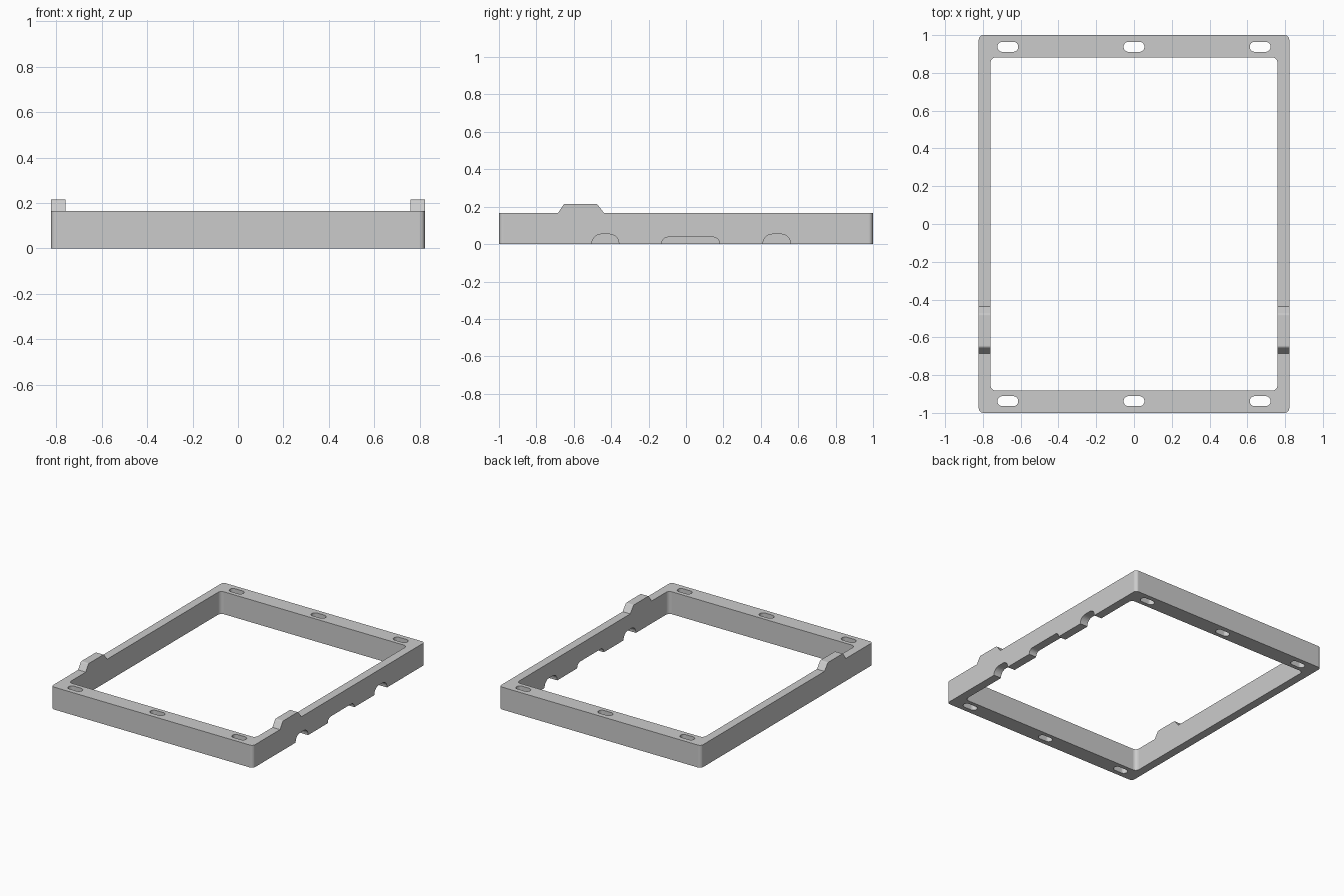
import bpy
import bmesh
from math import sin, tan
from mathutils import Vector

cube = bpy.data.objects.get("Cube")
if cube:
    bpy.data.objects.remove(cube, do_unlink=True)

W, L, H = 0.822, 1.0, 0.165        # outer half width, half length, frame height
IW, IL = 0.76, 0.882               # opening half width, half length
SEG = 8

grey = bpy.data.materials.new("plain_grey")
grey.use_nodes = True
colour = (0.6, 0.6, 0.6, 1)
grey.diffuse_color = colour
grey.node_tree.nodes["Principled BSDF"].inputs["Base Color"].default_value = colour


def rounded(points, radii):
    """Outline with each corner replaced by an arc of the given radius."""
    out = []
    for i, (p, r) in enumerate(zip(points, radii)):
        p = Vector(p)
        if r == 0:
            out.append(p)
            continue
        u = (Vector(points[i - 1]) - p).normalized()
        v = (Vector(points[(i + 1) % len(points)]) - p).normalized()
        half = u.angle(v) / 2
        centre = p + (u + v).normalized() * r / sin(half)
        start = p + u * r / tan(half) - centre
        end = p + v * r / tan(half) - centre
        phi = start.angle(end)
        for k in range(SEG + 1):
            t = k / SEG
            out.append(centre + (start * sin((1 - t) * phi) + end * sin(t * phi)) / sin(phi))
    return out


def box_outline(cx, cy, hw, hl, r):
    return rounded([(cx - hw, cy - hl), (cx + hw, cy - hl),
                    (cx + hw, cy + hl), (cx - hw, cy + hl)], [r] * 4)


def prism(name, outline, lo, hi, axis="Z"):
    """Extrude an xy outline along z, or a yz outline along x."""
    def place(p, h):
        return (p.x, p.y, h) if axis == "Z" else (h, p.x, p.y)
    bm = bmesh.new()
    bottom = [bm.verts.new(place(p, lo)) for p in outline]
    top = [bm.verts.new(place(p, hi)) for p in outline]
    bm.faces.new(bottom)
    bm.faces.new(top)
    n = len(outline)
    for i in range(n):
        j = (i + 1) % n
        bm.faces.new((bottom[i], bottom[j], top[j], top[i]))
    bmesh.ops.recalc_face_normals(bm, faces=bm.faces[:])
    mesh = bpy.data.meshes.new(name)
    bm.to_mesh(mesh)
    bm.free()
    mesh.materials.append(grey)
    obj = bpy.data.objects.new(name, mesh)
    bpy.context.collection.objects.link(obj)
    return obj


def combine(target, tool, operation):
    """Apply a boolean and drop the tool object."""
    mod = target.modifiers.new(operation.lower(), "BOOLEAN")
    mod.operation = operation
    mod.solver = "EXACT"
    mod.object = tool
    bpy.context.view_layer.objects.active = target
    bpy.ops.object.modifier_apply(modifier=mod.name)
    bpy.data.objects.remove(tool, do_unlink=True)


# Rectangular frame with a rounded opening
frame = prism("frame", box_outline(0, 0, W, L, 0.025), 0, H)
combine(frame, prism("opening", box_outline(0, 0, IW, IL, 0.03), -0.1, 0.4), "DIFFERENCE")

# Raised tabs on both side rails, near the front
tab = rounded([(-0.685, 0.1), (-0.685, H), (-0.652, 0.215),
               (-0.476, 0.215), (-0.437, H), (-0.437, 0.1)],
              [0, 0, 0.015, 0.015, 0, 0])
for lo, hi in ((-W, -IW), (IW, W)):
    combine(frame, prism("tab", tab, lo, hi, "X"), "UNION")

# Mounting slots through the front and back rails
for y in (-0.938, 0.938):
    for x in (-0.668, 0, 0.668):
        slot = prism("slot", box_outline(x, y, 0.055, 0.0265, 0.026), -0.1, 0.4)
        combine(frame, slot, "DIFFERENCE")

# Cable notches under the left rail
for y0, y1, z, r in ((-0.503, -0.359, 0.053, 0.05),
                     (-0.13, 0.18, 0.037, 0.035),
                     (0.412, 0.559, 0.053, 0.05)):
    notch = rounded([(y0, -0.1), (y1, -0.1), (y1, z), (y0, z)], [0, 0, r, r])
    combine(frame, prism("notch", notch, 0.7, 0.9, "X"), "DIFFERENCE")
